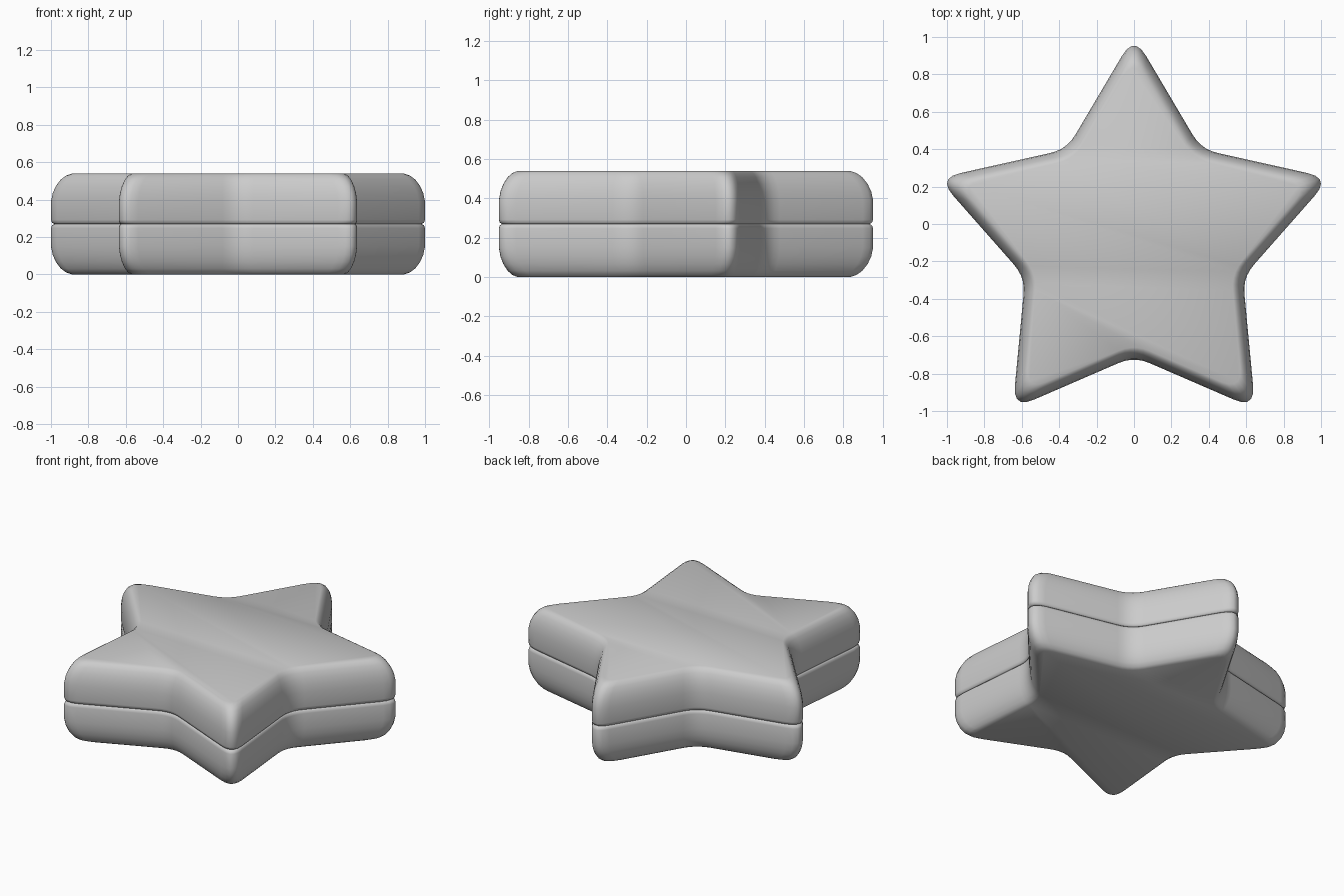
import bpy, bmesh, math
from mathutils import Vector

if "Cube" in bpy.data.objects:
    bpy.data.objects.remove(bpy.data.objects["Cube"])

HALF = 0.27


def offset_star(inset):
    # sharp five-pointed star, mitre-offset inward
    pts = []
    for i in range(10):
        a = math.radians(90 + 36 * i)
        r = 1.1 if i % 2 == 0 else 0.61
        pts.append(Vector((r * math.cos(a), r * math.sin(a))))
    out = []
    for i, p in enumerate(pts):
        d1 = (p - pts[i - 1]).normalized()
        d2 = (pts[(i + 1) % 10] - p).normalized()
        n1, n2 = Vector((-d1.y, d1.x)), Vector((-d2.y, d2.x))
        out.append(p + (n1 + n2) * inset / (1 + n1.dot(n2)))
    return out


def rounded_star(inset, seg=5):
    # round tips and inner corners with small curves
    pts = offset_star(inset)
    out = []
    for i, p in enumerate(pts):
        cut = 0.125 if i % 2 == 0 else 0.09
        a = p + (pts[i - 1] - p).normalized() * cut
        b = p + (pts[(i + 1) % 10] - p).normalized() * cut
        for k in range(seg + 1):
            t = k / seg
            out.append(a * (1 - t) ** 2 + p * 2 * t * (1 - t) + b * t * t)
    return out


outline = rounded_star(0)
SCALE = 1 / max(p.x for p in outline)
MID_Y = (max(p.y for p in outline) + min(p.y for p in outline)) / 2

# side profile of one half: inset, height above the seam
PROFILE = [(0.010, 0.0), (0.003, 0.007), (0.0, 0.022), (0.0, 0.12),
           (0.005, 0.165), (0.014, 0.203), (0.028, 0.238),
           (0.043, 0.259), (0.060, HALF)]


def star_half(name, direction):
    bm = bmesh.new()
    rings = []
    for inset, h in PROFILE:
        z = HALF + direction * h
        rings.append([bm.verts.new((p.x * SCALE, (p.y - MID_Y) * SCALE, z))
                      for p in rounded_star(inset)])
    n = len(rings[0])
    for lo, hi in zip(rings, rings[1:]):
        for i in range(n):
            j = (i + 1) % n
            bm.faces.new((lo[i], lo[j], hi[j], hi[i]))
    bm.faces.new(rings[0][::-1])
    bm.faces.new(rings[-1])
    bmesh.ops.recalc_face_normals(bm, faces=bm.faces[:])
    mesh = bpy.data.meshes.new(name)
    bm.to_mesh(mesh)
    bm.free()
    ob = bpy.data.objects.new(name, mesh)
    bpy.context.collection.objects.link(ob)
    bpy.ops.object.select_all(action='DESELECT')
    ob.select_set(True)
    bpy.context.view_layer.objects.active = ob
    bpy.ops.object.shade_smooth_by_angle(angle=math.radians(45))
    return ob


# two matching halves meeting at the seam
star_half("star_box_base", -1)
star_half("star_box_lid", 1)
